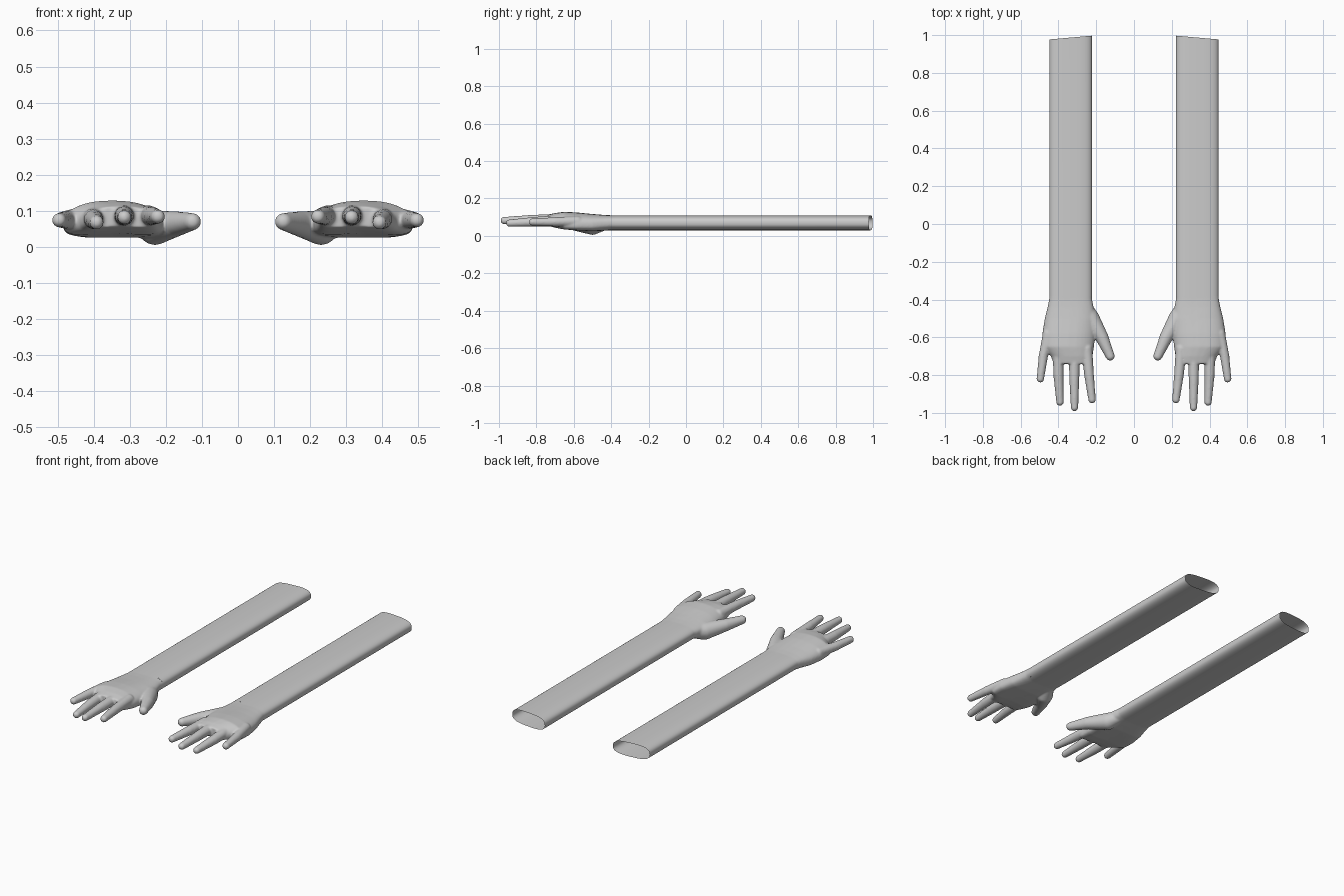
import bpy, bmesh, math
from mathutils import Vector

if "Cube" in bpy.data.objects:
    bpy.data.objects.remove(bpy.data.objects["Cube"])

skin = bpy.data.materials.new("plain grey")
skin.diffuse_color = (0.6, 0.6, 0.6, 1)
skin.use_nodes = True
skin.node_tree.nodes["Principled BSDF"].inputs["Base Color"].default_value = skin.diffuse_color
SIDES = 40
SEAM = -0.38


def ring(bm, y, x0, x1, z0, z1, arch=0.0, slant=0.0):
    """Rounded flat cross-section, sagging towards its sides by arch."""
    out = []
    for i in range(SIDES):
        a = 2 * math.pi * i / SIDES
        c, s = math.cos(a), math.sin(a)
        u = math.copysign(abs(c) ** 0.62, c)
        v = math.copysign(abs(s) ** 0.75, s)
        out.append(bm.verts.new(((x0 + x1) / 2 + u * (x1 - x0) / 2,
                                 y - slant * u,
                                 (z0 + z1) / 2 + v * (z1 - z0) / 2 - arch * u * u)))
    return out


def loft(bm, sections, caps):
    rings = [ring(bm, *s) for s in sections]
    for a, b in zip(rings, rings[1:]):
        for i in range(SIDES):
            j = (i + 1) % SIDES
            bm.faces.new((a[i], a[j], b[j], b[i]))
    if caps:
        bm.faces.new(rings[0])
        bm.faces.new(rings[-1])
    bmesh.ops.recalc_face_normals(bm, faces=bm.faces)


def digit(bm, path):
    """Tapered finger: closely spaced balls along a path of (x, y, z, radius)."""
    for p, q in zip(path, path[1:]):
        p, q = Vector(p), Vector(q)
        for k in range(13):
            x, y, z, r = p.lerp(q, k / 12)
            g = bmesh.ops.create_icosphere(bm, subdivisions=3, radius=r)
            bmesh.ops.translate(bm, verts=g["verts"], vec=(x, y, z))


def finish(bm, name):
    me = bpy.data.meshes.new(name)
    bm.to_mesh(me)
    bm.free()
    me.materials.append(skin)
    ob = bpy.data.objects.new(name, me)
    bpy.context.collection.objects.link(ob)
    return ob


def shade_and_mirror(ob):
    for p in ob.data.polygons:
        p.use_smooth = True
    m = ob.modifiers.new("other side", 'MIRROR')
    m.use_mirror_merge = False


# Forearms: hollow tubes, open at the back
bm = bmesh.new()
loft(bm, [(0.987, 0.222, 0.448, 0.03, 0.11, 0, 0.01),
          (0.3, 0.222, 0.448, 0.03, 0.11),
          (SEAM, 0.222, 0.448, 0.03, 0.11)], caps=False)
shade_and_mirror(finish(bm, "forearms"))

# Palm
bm = bmesh.new()
loft(bm, [(-0.32, 0.222, 0.448, 0.03, 0.11),
          (-0.40, 0.222, 0.449, 0.03, 0.11),
          (-0.44, 0.214, 0.457, 0.028, 0.112, 0.003),
          (-0.50, 0.202, 0.472, 0.026, 0.117, 0.01),
          (-0.58, 0.205, 0.485, 0.032, 0.125, 0.017),
          (-0.65, 0.212, 0.485, 0.038, 0.129, 0.02),
          (-0.70, 0.22, 0.44, 0.046, 0.122, 0.015),
          (-0.74, 0.225, 0.425, 0.056, 0.113, 0.012)], caps=True)

# Fingers, from little finger to index, then the thumb
digit(bm, [(0.455, -0.58, 0.078, 0.028), (0.48, -0.70, 0.075, 0.025), (0.496, -0.82, 0.074, 0.020)])
digit(bm, [(0.402, -0.66, 0.082, 0.030), (0.400, -0.80, 0.076, 0.027), (0.392, -0.943, 0.068, 0.020)])
digit(bm, [(0.316, -0.66, 0.088, 0.031), (0.316, -0.82, 0.086, 0.027), (0.315, -0.972, 0.082, 0.020)])
digit(bm, [(0.250, -0.66, 0.086, 0.030), (0.238, -0.80, 0.086, 0.026), (0.222, -0.93, 0.084, 0.020)])
digit(bm, [(0.265, -0.42, 0.066, 0.030), (0.230, -0.50, 0.053, 0.048),
           (0.170, -0.60, 0.064, 0.035), (0.126, -0.70, 0.070, 0.024)])
hand = finish(bm, "hands")

# Fuse the hand into one soft skin
rm = hand.modifiers.new("fuse", 'REMESH')
rm.mode = 'VOXEL'
rm.voxel_size = 0.005
sm = hand.modifiers.new("soften", 'SMOOTH')
sm.factor = 0.5
sm.iterations = 8
dg = bpy.context.evaluated_depsgraph_get()
fused = bpy.data.meshes.new_from_object(hand.evaluated_get(dg))
hand.modifiers.clear()

# Open the wrist where it meets the forearm
bm = bmesh.new()
bm.from_mesh(fused)
bmesh.ops.bisect_plane(bm, geom=bm.verts[:] + bm.edges[:] + bm.faces[:],
                       plane_co=(0, SEAM, 0), plane_no=(0, 1, 0), clear_outer=True)
bm.to_mesh(hand.data)
bm.free()
shade_and_mirror(hand)
